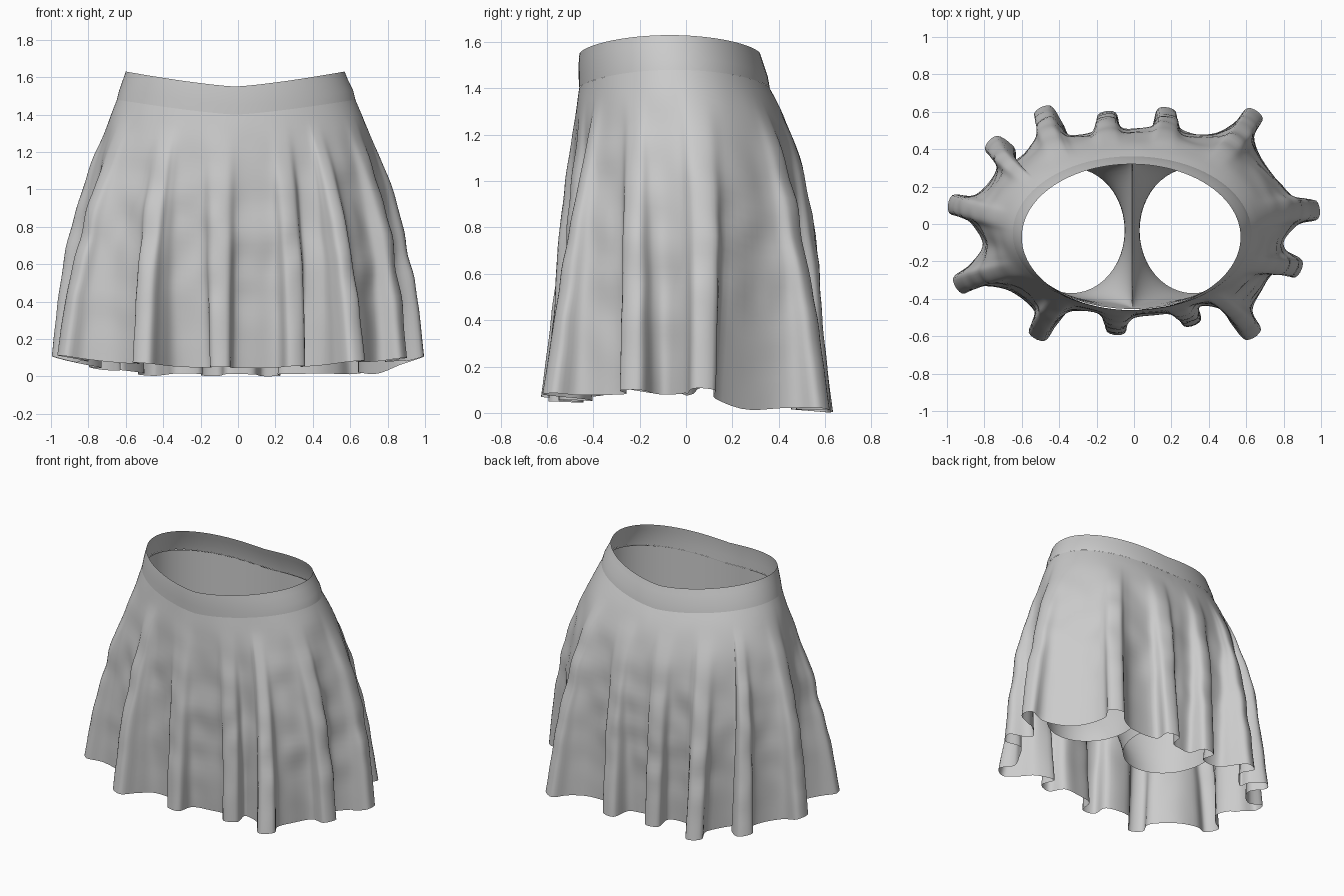
import bpy, math
from mathutils import Vector, noise

if "Cube" in bpy.data.objects:
    bpy.data.objects.remove(bpy.data.objects["Cube"])


def make_object(name, verts, faces):
    mesh = bpy.data.meshes.new(name)
    mesh.from_pydata(verts, [], faces)
    mesh.update()
    mesh.shade_smooth()
    obj = bpy.data.objects.new(name, mesh)
    bpy.context.collection.objects.link(obj)
    return obj


def ring_faces(rows, n):
    return [(r * n + i, (r + 1) * n + i, (r + 1) * n + (i + 1) % n, r * n + (i + 1) % n)
            for r in range(rows - 1) for i in range(n)]


def oval(angle, a, b, cx, cy):
    return Vector((cx + a * math.cos(angle), cy + b * math.sin(angle), 0))


def rim_height(angle):
    return 1.55 + 0.08 * abs(math.cos(angle)) ** 1.3


# Hem outline seen from above: fold tip, then the valley after it, counter-clockwise
FOLDS = [(1.0, .08, .70, .32), (.66, .61, .41, .48), (.18, .63, .02, .49),
         (-.15, .61, -.33, .46), (-.50, .63, -.62, .34), (-.78, .45, -.77, .22),
         (-1.0, .11, -.80, -.10), (-.96, -.34, -.66, -.36), (-.53, -.62, -.32, -.45),
         (-.10, -.60, .10, -.45), (.32, -.55, .46, -.45), (.65, -.61, .68, -.36),
         (.90, -.25, .79, -.08)]
HEM_A, HEM_B = 0.87, 0.54


def hem_angle(x, y):
    return math.atan2(y / HEM_B, x / HEM_A)


def unwrap(a, ref):
    return a + 2 * math.pi * round((ref - a) / (2 * math.pi))


# Each fold becomes a rounded finger; control points carry (x, y, waist angle)
control = []
for k, (tx, ty, vx, vy) in enumerate(FOLDS):
    out = Vector((tx / HEM_A, ty / HEM_B)).normalized()
    side = Vector((-out.y, out.x))
    tip = Vector((tx, ty))
    mid = unwrap(hem_angle(tx, ty), 2 * math.pi * k / len(FOLDS))
    before = unwrap(hem_angle(*FOLDS[k - 1][2:]), mid)
    after = unwrap(hem_angle(vx, vy), mid)
    mid = mid * .5 + (before + after) * .25
    for depth, width, blend in ((.13, -.066, .45), (.02, -.048, .8), (.02, .048, .8), (.13, .066, .45)):
        p = tip - out * depth + side * width
        end = before if width < 0 else after
        control.append(Vector((p.x, p.y, end + (mid - end) * blend)))
    control.append(Vector((vx, vy, after)))

STEPS = 5
hem = []
count = len(control)
for i in range(count):
    pts = [control[(i + d) % count].copy() for d in (-1, 0, 1, 2)]
    for p in pts:
        p.z = unwrap(p.z, pts[1].z)
    p0, p1, p2, p3 = pts
    for s in range(STEPS):
        t = s / STEPS
        hem.append(0.5 * (2 * p1 + (p2 - p0) * t + (2 * p0 - 5 * p1 + 4 * p2 - p3) * t * t
                          + (3 * p1 - p0 - 3 * p2 + p3) * t ** 3))

# Skirt panel: flares from the band, folds deepen towards the hem
ROWS = 34
verts = []
for r in range(ROWS):
    t = r / (ROWS - 1)
    fold = max(0, (t - .08) / .92)
    for h in hem:
        # the back swells out sooner than the front and sides
        flare = 1 - (1 - t) ** (2.4 + 2.2 * max(0, math.sin(h.z)))
        top = oval(h.z, .637, .411, -.01, -.05)
        base = oval(h.z, HEM_A, HEM_B, 0, 0)
        p = top.lerp(base, flare) + (Vector((h.x, h.y, 0)) - base) * fold
        z_top = rim_height(h.z) - .15
        if h.y < 0:
            z_hem = .026 - .04 * h.y + .08 * h.x ** 2
        else:
            z_hem = .03 - .075 * h.y ** 2 + .08 * h.x ** 4
        # the hem sags on the wide plain stretch at the right
        z_hem -= .035 * math.exp(-((h.x - .74) ** 2 + (h.y - .25) ** 2) / .03)
        p.z = z_top + (z_hem - z_top) * t
        ripple = .016 * math.sin(math.pi * t) * noise.noise(p * 6)
        p += Vector((math.cos(h.z), math.sin(h.z), 0)) * ripple
        verts.append(p)
make_object("skirt_panel", verts, ring_faces(ROWS, len(hem)))

# Waistband: fitted ring meeting the top of the panel
N = 96
verts = []
for a, b, cx, cy, drop in ((.585, .39, -.015, -.07, 0), (.60, .398, -.014, -.065, .04),
                           (.625, .408, -.01, -.055, .10), (.638, .412, -.01, -.05, .15)):
    for i in range(N):
        angle = 2 * math.pi * i / N
        p = oval(angle, a, b, cx, cy)
        p.z = rim_height(angle) - drop
        verts.append(p)
make_object("waistband", verts, ring_faces(4, N))

# Inner shorts: half a hip shell running into one leg, then mirrored
M = 48
UPPER, LOWER = 6, 12
verts, faces = [], []
for r in range(UPPER + LOWER + 1):
    t = max(0, (r - UPPER) / LOWER)
    ease = t * t * (3 - 2 * t)
    for i in range(M):
        phi = -math.pi / 2 + 2 * math.pi * i / M
        c = math.cos(phi) if i not in (0, M // 2) else 0.0
        hip = oval(phi, .63, .405, 0, -.05)
        hip.x = max(0, .625 * c)
        hip.z = 1.05 + min(0, c) * .27
        if r < UPPER:
            hip.z = 1.05 + (rim_height(phi) - .15 - 1.05) * (1 - r / UPPER)
        leg = oval(phi, .285, .335, .325, -.035)
        leg.z = .37
        p = hip.lerp(leg, t)
        p.x = hip.x + (leg.x - hip.x) * ease
        verts.append(p)
for r in range(UPPER + LOWER):
    for i in range(M if r >= UPPER else M // 2):
        j = (i + 1) % M
        faces.append((r * M + i, (r + 1) * M + i, (r + 1) * M + j, r * M + j))
# drop the unused inner points above the crotch
used = sorted({v for f in faces for v in f})
index = {v: n for n, v in enumerate(used)}
shorts = make_object("inner_shorts", [verts[v] for v in used],
                     [tuple(index[v] for v in f) for f in faces])
shorts.location.x = -.01
mirror = shorts.modifiers.new("mirror", 'MIRROR')
mirror.use_clip = True
mirror.merge_threshold = 0.001
